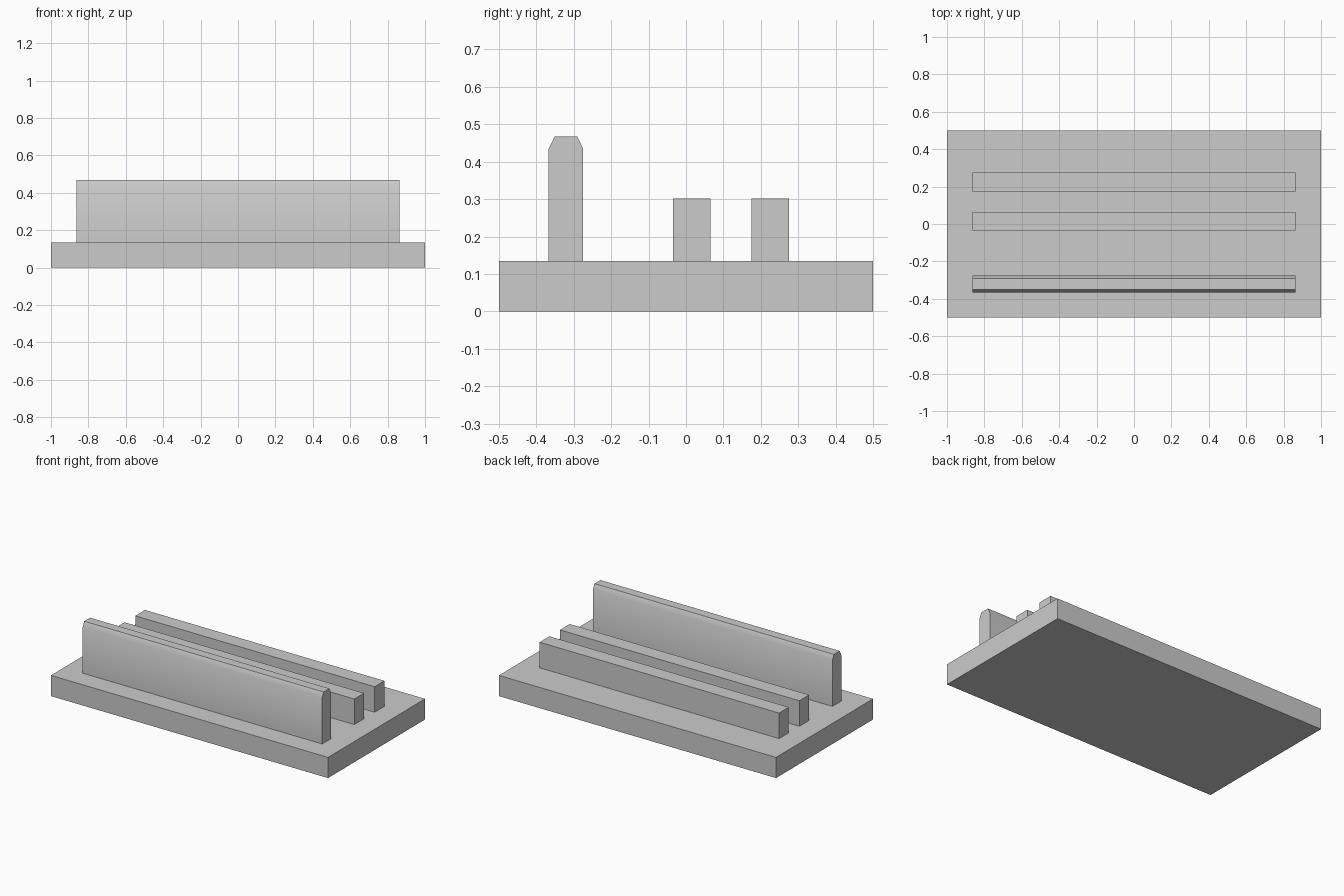
import bpy
import bmesh
from math import radians

cube = bpy.data.objects.get("Cube")
if cube:
    bpy.data.objects.remove(cube, do_unlink=True)

GREY = (0.6, 0.6, 0.6, 1.0)
grey = bpy.data.materials.new("plain_grey")
grey.use_nodes = True
grey.diffuse_color = GREY
grey.node_tree.nodes["Principled BSDF"].inputs["Base Color"].default_value = GREY


def extrude_profile(name, profile, half_length):
    """Sweep a closed (y, z) profile along x, centred on x = 0."""
    bm = bmesh.new()
    face = bm.faces.new([bm.verts.new((-half_length, y, z)) for y, z in profile])
    swept = bmesh.ops.extrude_face_region(bm, geom=[face])["geom"]
    verts = [g for g in swept if isinstance(g, bmesh.types.BMVert)]
    bmesh.ops.translate(bm, verts=verts, vec=(2 * half_length, 0, 0))
    bmesh.ops.recalc_face_normals(bm, faces=bm.faces)
    mesh = bpy.data.meshes.new(name)
    bm.to_mesh(mesh)
    bm.free()
    mesh.materials.append(grey)
    obj = bpy.data.objects.new(name, mesh)
    bpy.context.collection.objects.link(obj)
    return obj


def box(y0, y1, z0, z1):
    return [(y0, z0), (y1, z0), (y1, z1), (y0, z1)]


BASE_TOP = 0.135
BAR_HALF = 0.864

# Flat base slab
extrude_profile("base_plate", box(-0.5, 0.5, 0, BASE_TOP), 1.0)

# Two low square bars
extrude_profile("middle_bar", box(-0.035, 0.065, BASE_TOP, 0.302), BAR_HALF)
extrude_profile("back_bar", box(0.175, 0.275, BASE_TOP, 0.302), BAR_HALF)

# Tall front rail with chamfered top edges, softly shaded into its sides
rail = extrude_profile("front_rail", [
    (-0.367, BASE_TOP), (-0.275, BASE_TOP), (-0.275, 0.435),
    (-0.291, 0.468), (-0.351, 0.468), (-0.367, 0.435)], BAR_HALF)
bpy.ops.object.select_all(action="DESELECT")
rail.select_set(True)
bpy.context.view_layer.objects.active = rail
bpy.ops.object.shade_smooth_by_angle(angle=radians(30))
